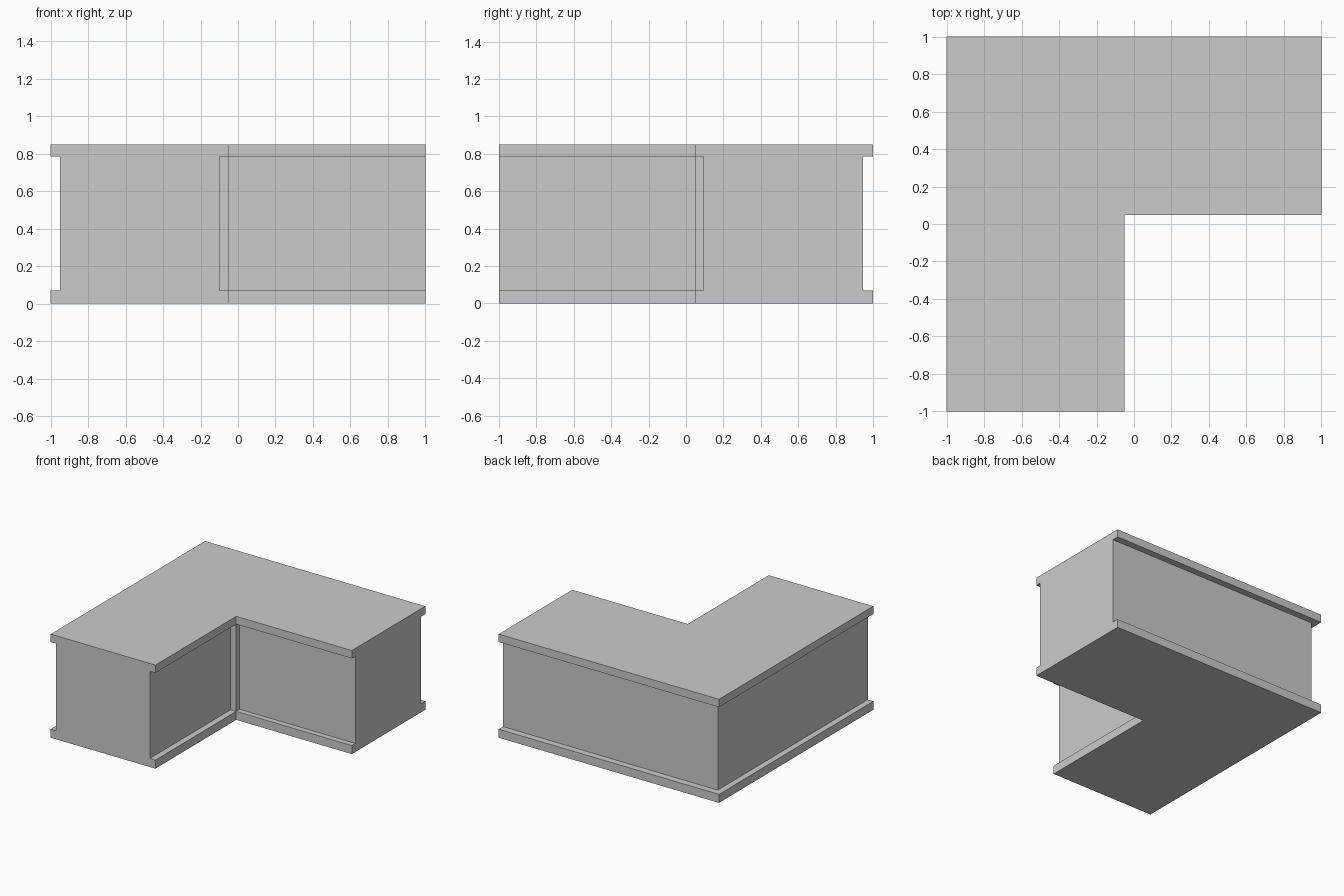
import bpy, bmesh

if "Cube" in bpy.data.objects:
    bpy.data.objects.remove(bpy.data.objects["Cube"])

TOP, LOW, HIGH = 0.85, 0.07, 0.785      # overall height, groove bottom and top
IN_X, IN_Y = -0.05, 0.048               # inner corner of the L
WALL_W, WALL_N = -0.95, 0.945           # recessed outer walls
WALL_E, WALL_S = -0.10, 0.093           # recessed inner walls


def prism(name, outline, z0, z1):
    """Extrude a counter-clockwise outline from z0 to z1."""
    bm = bmesh.new()
    base = bm.faces.new([bm.verts.new((x, y, z0)) for x, y in outline])
    top = bmesh.ops.extrude_face_region(bm, geom=[base], use_keep_orig=True)
    verts = [v for v in top["geom"] if isinstance(v, bmesh.types.BMVert)]
    bmesh.ops.translate(bm, verts=verts, vec=(0, 0, z1 - z0))
    bmesh.ops.recalc_face_normals(bm, faces=bm.faces)
    mesh = bpy.data.meshes.new(name)
    bm.to_mesh(mesh)
    bm.free()
    obj = bpy.data.objects.new(name, mesh)
    bpy.context.collection.objects.link(obj)
    return obj


def rect(x0, y0, x1, y1):
    return [(x0, y0), (x1, y0), (x1, y1), (x0, y1)]


# L-shaped block at the full size of the top and bottom slabs
block = prism("corner_counter", [(-1, -1), (IN_X, -1), (IN_X, IN_Y),
                                 (1, IN_Y), (1, 1), (-1, 1)], 0, TOP)

# Grooves between the slabs; the two inner ones leave a small corner post
grooves = {
    "outer_groove": [(-1.2, -1.2), (WALL_W, -1.2), (WALL_W, WALL_N),
                     (1.2, WALL_N), (1.2, 1.2), (-1.2, 1.2)],
    "left_inner_groove": rect(WALL_E, -1.2, 0.2, IN_Y),
    "right_inner_groove": rect(IN_X, -0.2, 1.2, WALL_S),
}
for name, outline in grooves.items():
    cutter = prism(name, outline, LOW, HIGH)
    cutter.hide_render = True
    mod = block.modifiers.new(name, 'BOOLEAN')
    mod.operation = 'DIFFERENCE'
    mod.solver = 'EXACT'
    mod.object = cutter
    bpy.context.view_layer.objects.active = block
    bpy.ops.object.modifier_apply(modifier=name)
    bpy.data.objects.remove(cutter)
